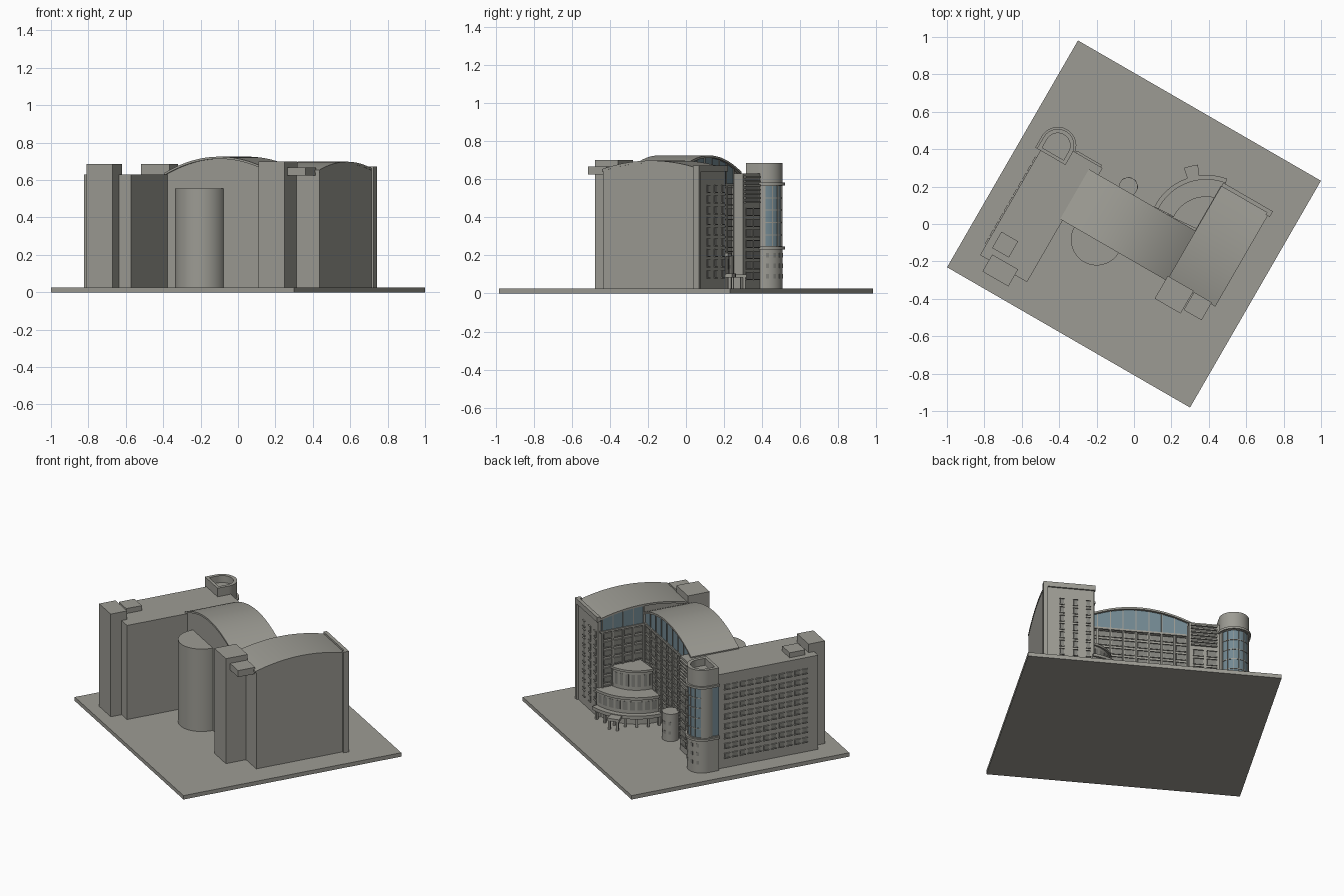
import bpy, bmesh, math
from mathutils import Matrix

if "Cube" in bpy.data.objects:
    bpy.data.objects.remove(bpy.data.objects["Cube"])

ROT = Matrix.Rotation(math.radians(-30), 4, 'Z')   # the whole site is turned 30 degrees
G = 0.025                                          # top of the ground slab


def material(name, rgb):
    m = bpy.data.materials.new(name)
    m.diffuse_color = (*rgb, 1)
    m.use_nodes = True
    m.node_tree.nodes["Principled BSDF"].inputs["Base Color"].default_value = m.diffuse_color
    return m


STONE = material("warm_grey_stone", (0.335, 0.33, 0.295))
SHADE = material("window_grey", (0.22, 0.22, 0.20))
GLASS = material("blue_glass", (0.17, 0.25, 0.29))


def prism(bm, pts, a, b, place, inner=None):
    """Extrude a 2D outline (or the band between two outlines) from a to b."""
    lo = [bm.verts.new(place(p, a)) for p in pts]
    hi = [bm.verts.new(place(p, b)) for p in pts]
    n = len(pts)
    for i in range(n):
        j = (i + 1) % n
        bm.faces.new((lo[i], lo[j], hi[j], hi[i]))
    if inner is None:
        bm.faces.new(lo)
        bm.faces.new(hi)
        return
    li = [bm.verts.new(place(p, a)) for p in inner]
    hj = [bm.verts.new(place(p, b)) for p in inner]
    for i in range(n):
        j = (i + 1) % n
        bm.faces.new((li[i], li[j], hj[j], hj[i]))
        bm.faces.new((lo[i], lo[j], li[j], li[i]))
        bm.faces.new((hi[i], hi[j], hj[j], hj[i]))


UP = lambda p, t: (p[0], p[1], t)        # outline on the ground, extruded up
ALONG_V = lambda p, t: (p[0], t, p[1])   # outline in u-z, extruded along v
ALONG_U = lambda p, t: (t, p[0], p[1])   # outline in v-z, extruded along u


def box(bm, u0, u1, v0, v1, z0, z1):
    prism(bm, [(u0, v0), (u1, v0), (u1, v1), (u0, v1)], z0, z1, UP)


def arc(c, r, a0, a1, n):
    return [(c[0] + r * math.cos(math.radians(a0 + (a1 - a0) * i / n)),
             c[1] + r * math.sin(math.radians(a0 + (a1 - a0) * i / n))) for i in range(n + 1)]


def sector(bm, c, r0, r1, a0, a1, z0, z1, n=20):
    prism(bm, arc(c, r1, a0, a1, n) + arc(c, r0, a1, a0, n), z0, z1, UP)


def part(name, mat, build):
    bm = bmesh.new()
    build(bm)
    bmesh.ops.recalc_face_normals(bm, faces=bm.faces[:])
    bm.transform(ROT)
    me = bpy.data.meshes.new(name)
    bm.to_mesh(me)
    bm.free()
    me.materials.append(mat)
    ob = bpy.data.objects.new(name, me)
    bpy.context.collection.objects.link(ob)


def boxes(name, mat, items):
    part(name, mat, lambda bm: [box(bm, *i) for i in items])


def arch(x0, x1, low, rise, x):
    t = (2 * x - x0 - x1) / (x1 - x0)
    return low + rise * (1 - t * t)


mid_z = lambda u: arch(-0.35, 0.32, 0.64, 0.085, u)
wing_z = lambda v: arch(-0.16, 0.425, 0.655, 0.043, v)


def arched(f, x0, x1, drop, base, n=24):
    """Outline with an arched top and either a flat bottom or a parallel one."""
    xs = [x0 + (x1 - x0) * i / n for i in range(n + 1)]
    top = [(x, f(x) - drop) for x in xs]
    if base is None:
        return top + [(x, f(x) - drop - 0.012) for x in reversed(xs)]
    return top + [(x1, base), (x0, base)]


# Ground and rectangular masses
boxes("ground_slab", STONE, [(-0.75, 0.75, -0.70, 0.70, 0, G)])
boxes("left_wing", STONE, [(-0.63, -0.34, -0.555, 0.12, G, 0.63),
                           (-0.62, -0.295, 0.10, 0.175, G, 0.63)])
boxes("left_stair_block", STONE, [(-0.575, -0.415, -0.625, -0.52, G, 0.685)])
boxes("left_roof_box", STONE, [(-0.593, -0.49, -0.49, -0.39, 0.62, 0.662)])
boxes("right_stair_block", STONE, [(0.295, 0.455, -0.29, -0.15, G, 0.70)])
boxes("right_roof_box", STONE, [(0.46, 0.57, -0.265, -0.155, 0.625, 0.667)])

# Middle hall and right wing with arched roofs
part("middle_hall", STONE, lambda bm: prism(bm, arched(mid_z, -0.35, 0.32, 0.012, G), -0.165, 0.112, ALONG_V))
part("middle_roof", STONE, lambda bm: prism(bm, arched(mid_z, -0.355, 0.325, 0, None), -0.175, 0.133, ALONG_V))
part("right_wing", STONE, lambda bm: prism(bm, arched(wing_z, -0.16, 0.42, 0.010, G), 0.312, 0.595, ALONG_U))
part("right_roof", STONE, lambda bm: prism(bm, arched(wing_z, -0.165, 0.425, 0, None), 0.303, 0.597, ALONG_U))
boxes("right_wing_end_fins", STONE, [(0.585, 0.61, 0.395, 0.43, G, 0.672),
                                     (0.303, 0.61, 0.408, 0.43, 0.640, 0.672)])

# Glazing under the arched roofs, with mullions
part("middle_arch_glass", GLASS, lambda bm: prism(bm, arched(mid_z, -0.30, 0.315, 0.012, 0.575), 0.11, 0.117, ALONG_V))
part("wing_arch_glass", GLASS, lambda bm: prism(bm, arched(wing_z, 0.125, 0.40, 0.010, 0.575), 0.307, 0.314, ALONG_U))
mull = [(u - 0.003, u + 0.003, 0.11, 0.121, 0.57, mid_z(u) - 0.01)
        for u in [-0.295 + 0.076 * i for i in range(9)]]
mull += [(0.303, 0.314, v - 0.003, v + 0.003, 0.57, wing_z(v) - 0.008)
         for v in [0.13 + 0.066 * i for i in range(5)]]
boxes("arch_mullions", STONE, mull)

# Window rows: a pane plus sill and lintel for each opening
panes, sills = [], []


def window(axis, face, side, c, z, w, h):
    def slab(lst, half, d, z0, z1):
        a, b = sorted((face - side * 0.003, face + side * d))
        if axis == 'u':
            lst.append((a, b, c - half, c + half, z0, z1))
        else:
            lst.append((c - half, c + half, a, b, z0, z1))
    slab(panes, w / 2, 0.003, z, z + h)
    slab(sills, w / 2 + 0.003, 0.008, z - 0.005, z)
    slab(sills, w / 2 + 0.003, 0.008, z + h, z + h + 0.003)


for k in range(8):                                   # outer side of left wing
    for i in range(11):
        window('u', -0.63, -1, -0.47 + 0.05 * i, 0.09 + 0.063 * k, 0.03, 0.026)
for k in range(9):
    z = 0.075 + 0.056 * k
    for u in (0.50, 0.42, 0.345):                    # end of right wing
        window('v', 0.42, 1, u, z + 0.01, 0.022, 0.034)
    for i in range(8):                               # courtyard side of hall
        window('v', 0.112, 1, -0.257 + 0.076 * i, z, 0.054, 0.032)
    for i in range(4):                               # courtyard side of right wing
        window('u', 0.312, -1, 0.163 + 0.066 * i, z, 0.046, 0.032)
    if k < 7:                                        # link beside the tower
        for u in (-0.43, -0.35):
            window('v', 0.175, 1, u, z, 0.055, 0.034)
boxes("window_panes", SHADE, panes)
boxes("window_sills", STONE, sills)

# Courtyard pilasters and the louvred vent
boxes("courtyard_pilasters", STONE,
      [(u - 0.005, u + 0.005, 0.11, 0.121, G, 0.575) for u in [-0.295 + 0.076 * i for i in range(9)]] +
      [(0.303, 0.314, v - 0.005, v + 0.005, G, 0.575) for v in [0.13 + 0.066 * i for i in range(5)]] +
      [(-0.29, 0.312, 0.11, 0.124, 0.565, 0.577), (0.300, 0.314, 0.115, 0.41, 0.565, 0.577)])
boxes("vent_recess", SHADE, [(-0.455, -0.31, 0.17, 0.177, 0.475, 0.605)])
boxes("vent_louvres", STONE, [(-0.46, -0.305, 0.17, 0.187, 0.475 + 0.022 * i, 0.484 + 0.022 * i)
                              for i in range(7)])

# Tower with a rounded back, glazed shaft and hollow crown
T = (-0.563, 0.16)


def dee(r, back=0.09):
    return arc(T, r, 0, 180, 28) + [(T[0] - r, back), (T[0] + r, back)]


def tower(bm):
    prism(bm, dee(0.088), G, 0.25, UP)
    prism(bm, dee(0.088), 0.565, 0.64, UP)
    prism(bm, dee(0.088), 0.64, 0.685, UP, inner=dee(0.066, 0.108))
    for z in (0.232, 0.568):
        prism(bm, dee(0.099), z, z + 0.014, UP)
    sector(bm, T, 0.07, 0.088, -20, 28, 0.24, 0.57, 8)
    sector(bm, T, 0.07, 0.088, 152, 200, 0.24, 0.57, 8)
    for a in (52, 76, 100, 124):
        sector(bm, T, 0.07, 0.086, a, a + 3, 0.24, 0.57, 1)
    for z in (0.305, 0.37, 0.435, 0.50):
        sector(bm, T, 0.07, 0.085, 28, 152, z, z + 0.005)


part("tower_shell", STONE, tower)
part("tower_glass", GLASS, lambda bm: prism(bm, dee(0.082), 0.245, 0.57, UP))
part("tower_base_windows", SHADE, lambda bm: [
    sector(bm, T, 0.08, 0.0895, a, a + 10, z, z + 0.022, 2)
    for a in (30, 56, 82, 108, 134) for z in (0.08, 0.135, 0.19)])

# Round volumes on the front and back of the hall
part("front_drum", STONE, lambda bm: prism(bm, arc((-0.131, -0.172), 0.138, 0, 352.5, 47), G, 0.555, UP))
S = (-0.126, 0.157)
part("small_drum", STONE, lambda bm: prism(bm, arc(S, 0.05, 0, 348.75, 31), G, 0.20, UP))
part("small_drum_windows", SHADE, lambda bm: [
    sector(bm, S, 0.045, 0.0515, a, a + 18, z, z + 0.02, 2)
    for a in (20, 60, 100, 140) for z in (0.07, 0.13)])

# Stepped quarter-round pavilion in the courtyard
P = (0.36, 0.15)


def pavilion(bm):
    sector(bm, P, 0.02, 0.255, 90, 184, G, 0.085)
    sector(bm, P, 0.02, 0.312, 99, 183, 0.083, 0.104, 32)
    sector(bm, P, 0.02, 0.278, 98, 183, 0.10, 0.200, 32)
    sector(bm, P, 0.02, 0.290, 98.5, 183, 0.195, 0.212, 32)
    sector(bm, P, 0.02, 0.188, 95, 185, 0.21, 0.335, 24)
    sector(bm, P, 0.02, 0.198, 95, 185, 0.328, 0.342, 24)
    for a in range(102, 183, 13):
        sector(bm, P, 0.288, 0.302, a, a + 2.5, G, 0.085, 1)


part("pavilion", STONE, pavilion)
part("pavilion_windows", SHADE, lambda bm: [
    sector(bm, P, 0.18, 0.1895, a, a + 6, 0.235, 0.31, 2) for a in range(102, 180, 11)] + [
    sector(bm, P, 0.27, 0.2795, a, a + 6, 0.125, 0.18, 2) for a in range(102, 180, 9)])


# Entrance canopy on two posts
def canopy(bm):
    sector(bm, P, 0.30, 0.37, 127, 139, 0.083, 0.10, 2)
    for a in (128, 136):
        sector(bm, P, 0.352, 0.365, a, a + 2, G, 0.085, 1)


part("entrance_canopy", STONE, canopy)

# Smooth curved walls, keep edges crisp
bpy.ops.object.select_all(action='SELECT')
bpy.context.view_layer.objects.active = bpy.data.objects["pavilion"]
bpy.ops.object.shade_smooth_by_angle(angle=math.radians(25))
